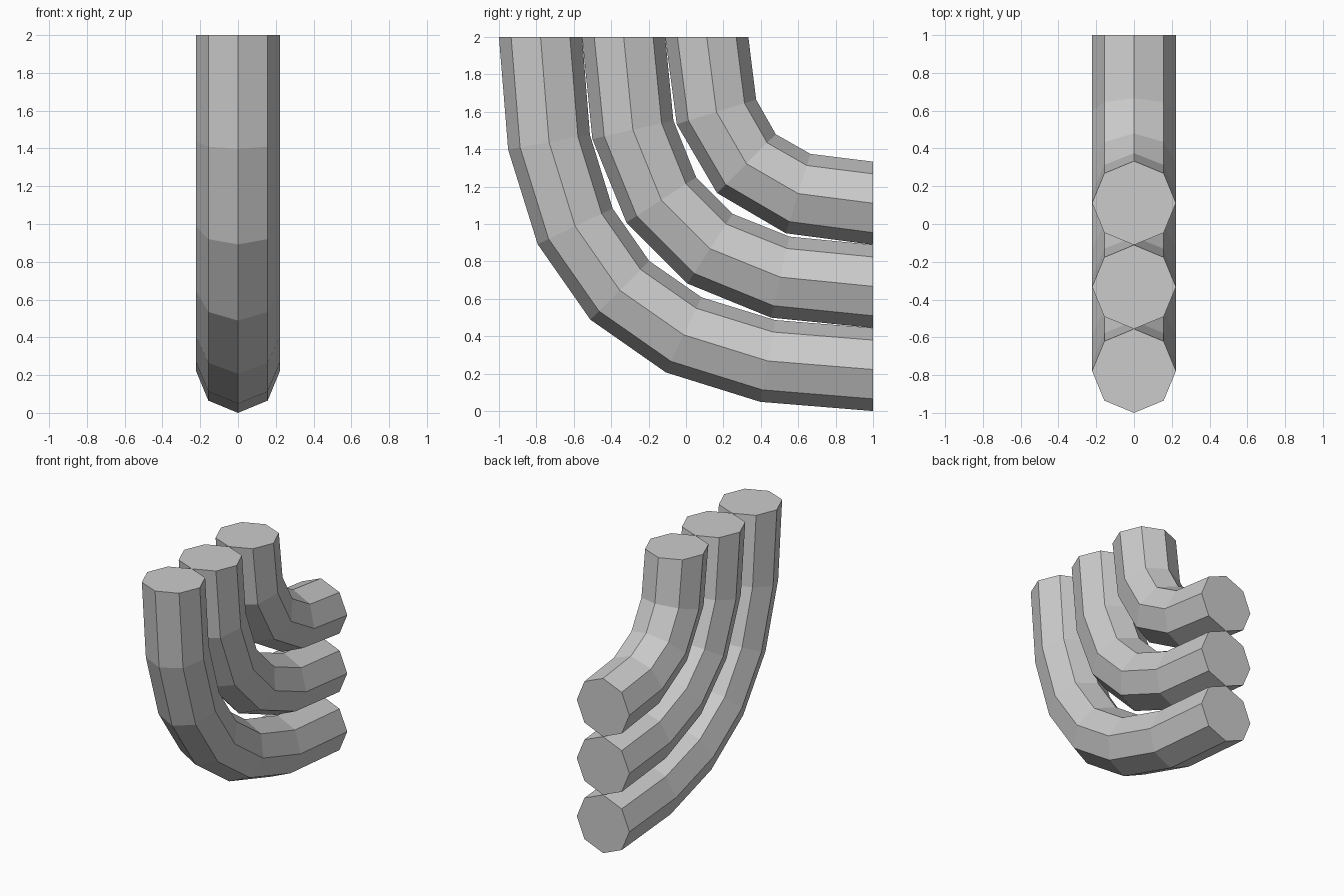
import bpy
import bmesh
import math
from mathutils import Vector

if "Cube" in bpy.data.objects:
    bpy.data.objects.remove(bpy.data.objects["Cube"])

RADIUS = 2 / 9      # tubes touch each other at both ends
SIDES = 8
HANDLE = 0.698      # curve handle length relative to the bend size

grey = bpy.data.materials.new("plain grey")
grey.diffuse_color = (0.6, 0.6, 0.6, 1)
grey.use_nodes = True
grey.node_tree.nodes["Principled BSDF"].inputs["Base Color"].default_value = grey.diffuse_color


def bent_tube(name, start_y, segments):
    """Capped octagonal tube curving from the top opening to the back opening."""
    size = 1 - start_y
    h = size * HANDLE
    p0 = Vector((0, start_y, 2))
    p1 = p0 - Vector((0, 0, h))
    p3 = Vector((0, 1, 2 - size))
    p2 = p3 - Vector((0, h, 0))

    bm = bmesh.new()
    rings = []
    for i in range(segments + 1):
        t = i / segments
        u = 1 - t
        centre = u**3 * p0 + 3 * u*u*t * p1 + 3 * u*t*t * p2 + t**3 * p3
        tangent = (u*u * (p1 - p0) + 2*u*t * (p2 - p1) + t*t * (p3 - p2)).normalized()
        side = Vector((1, 0, 0))
        inward = side.cross(tangent)
        ring = []
        for k in range(SIDES):
            a = math.tau * k / SIDES
            ring.append(bm.verts.new(
                centre + RADIUS * (math.cos(a) * side + math.sin(a) * inward)))
        rings.append(ring)

    # Walls between neighbouring rings
    for a, b in zip(rings, rings[1:]):
        for k in range(SIDES):
            n = (k + 1) % SIDES
            bm.faces.new((a[k], a[n], b[n], b[k]))
    # End caps
    bm.faces.new(rings[0])
    bm.faces.new(rings[-1])
    bmesh.ops.recalc_face_normals(bm, faces=bm.faces)

    mesh = bpy.data.meshes.new(name)
    bm.to_mesh(mesh)
    bm.free()
    mesh.materials.append(grey)
    bpy.context.collection.objects.link(bpy.data.objects.new(name, mesh))


# Nested tubes, fewer bends towards the inside
for index, (name, segments) in enumerate(
        (("outer_tube", 6), ("middle_tube", 5), ("inner_tube", 4))):
    bent_tube(name, -1 + RADIUS * (1 + 2 * index), segments)
